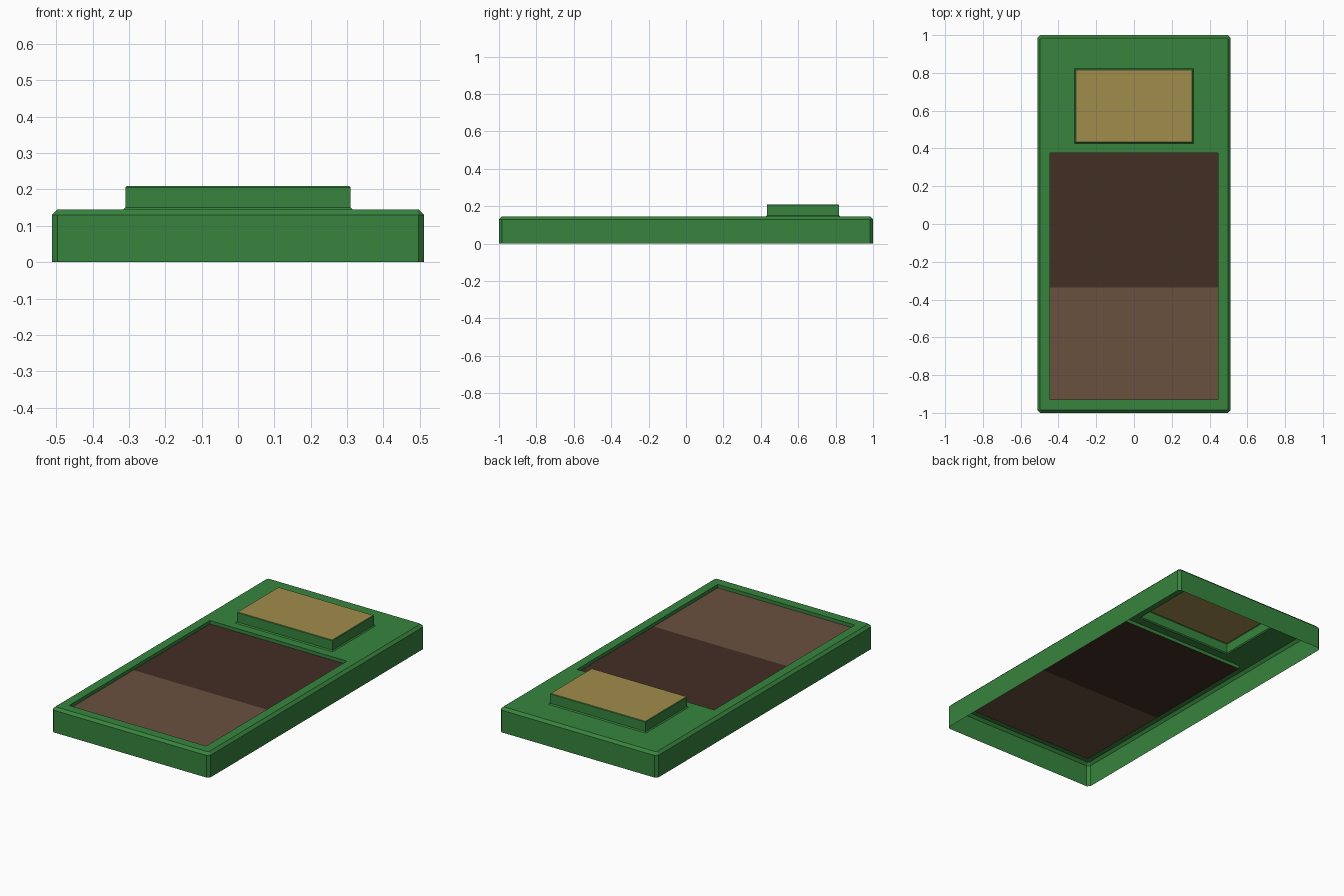
import bpy, bmesh

if "Cube" in bpy.data.objects:
    bpy.data.objects.remove(bpy.data.objects["Cube"])


def material(name, rgb):
    # sRGB 0-255 to linear
    lin = [((c / 255 + 0.055) / 1.055) ** 2.4 for c in rgb]
    m = bpy.data.materials.new(name)
    m.diffuse_color = (*lin, 1)
    m.use_nodes = True
    m.node_tree.nodes["Principled BSDF"].inputs["Base Color"].default_value = m.diffuse_color
    return m


GREEN = material("green", (55, 132, 61))
DARK = material("dark brown", (67, 46, 37))
LIGHT = material("light brown", (106, 81, 63))
YELLOW = material("straw yellow", (160, 140, 75))


def rect(x, y0, y1, z, c=0.0):
    """Counter-clockwise rectangle, corners cut by c if given."""
    if not c:
        return [(-x, y0, z), (x, y0, z), (x, y1, z), (-x, y1, z)]
    return [(-x + c, y0, z), (x - c, y0, z), (x, y0 + c, z), (x, y1 - c, z),
            (x - c, y1, z), (-x + c, y1, z), (-x, y1 - c, z), (-x, y0 + c, z)]


def ring(bm, pts):
    return [bm.verts.new(p) for p in pts]


def bridge(bm, a, b):
    n = len(a)
    for i in range(n):
        j = (i + 1) % n
        bm.faces.new((a[i], a[j], b[j], b[i]))


def finish(bm, name, mats):
    me = bpy.data.meshes.new(name)
    bm.to_mesh(me)
    bm.free()
    for m in mats:
        me.materials.append(m)
    ob = bpy.data.objects.new(name, me)
    bpy.context.collection.objects.link(ob)
    return ob


TOP, FLOOR, C = 0.145, 0.125, 0.015
MAT = (0.445, -0.93, 0.375)      # recessed area: half width, y range
PIL = (0.316, 0.426, 0.824)      # raised block base

# Frame: open-bottomed shell with chamfered edges and two openings on top
bm = bmesh.new()
low = ring(bm, rect(0.512, -1, 1, 0, C))
mid = ring(bm, rect(0.512, -1, 1, TOP - C, C))
top = ring(bm, rect(0.512 - C, -1 + C, 1 - C, TOP, C * 0.4))
bridge(bm, low, mid)
bridge(bm, mid, top)
loops = [top, ring(bm, rect(*MAT, TOP)), ring(bm, rect(*PIL, TOP))]
edges = []
for loop in loops:
    for i, v in enumerate(loop):
        w = loop[(i + 1) % len(loop)]
        edges.append(bm.edges.get((v, w)) or bm.edges.new((v, w)))
bmesh.ops.triangle_fill(bm, edges=edges, use_beauty=True, normal=(0, 0, 1))
bm.normal_update()
for f in bm.faces:
    if abs(f.normal.z) > 0.99 and f.normal.z < 0:
        f.normal_flip()
finish(bm, "bed_frame", [GREEN])

# Recessed sleeping area: green sides, floor in two browns
bm = bmesh.new()
x, y0, y1 = MAT
rim = ring(bm, rect(x, y0, y1, TOP))
base = ring(bm, rect(x, y0, y1, FLOOR))
bridge(bm, rim, base)
SPLIT = -0.335
for a, b, idx in ((y0, SPLIT, 2), (SPLIT, y1, 1)):
    bm.faces.new(ring(bm, rect(x, a, b, FLOOR))).material_index = idx
bmesh.ops.remove_doubles(bm, verts=bm.verts, dist=1e-5)
finish(bm, "sleeping_area", [GREEN, DARK, LIGHT])

# Pillow: raised hollow block with a small flare at the foot and yellow top
bm = bmesh.new()
x, y0, y1 = PIL
rings = [ring(bm, rect(x - d, y0 + d, y1 - d, z))
         for d, z in ((0, TOP), (0.006, TOP + 0.006), (0.006, 0.206), (0.009, 0.209))]
for a, b in zip(rings, rings[1:]):
    bridge(bm, a, b)
bm.faces.new(rings[-1]).material_index = 1
finish(bm, "pillow", [GREEN, YELLOW])
